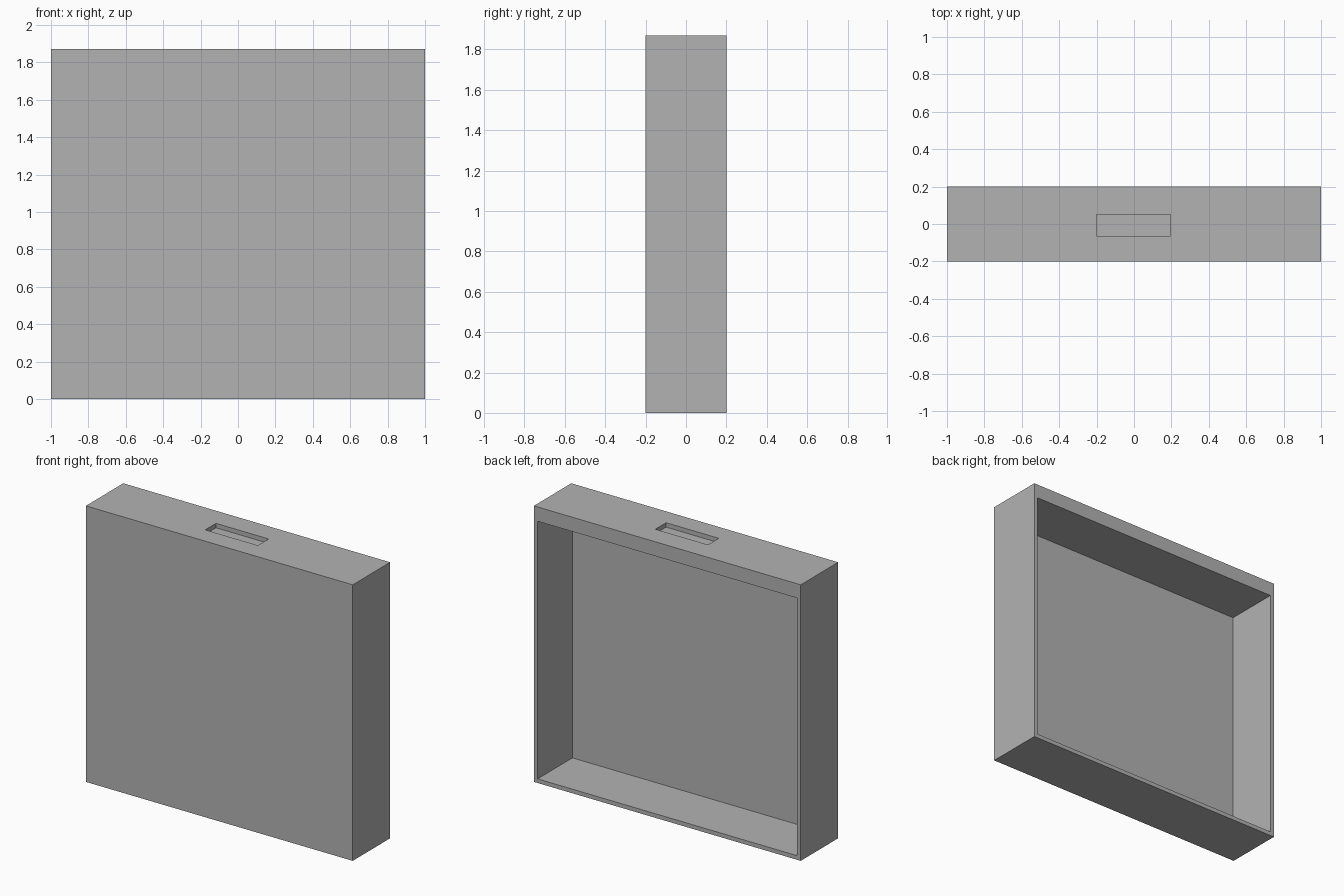
import bpy
import bmesh
from mathutils import Vector

cube = bpy.data.objects.get("Cube")
if cube:
    bpy.data.objects.remove(cube, do_unlink=True)

W, D, H = 2.0, 0.4, 1.87      # outer size
WALL, TOP = 0.028, 0.097      # panel and top rail thickness

grey = bpy.data.materials.new("plain_grey")
grey.use_nodes = True
colour = (0.45, 0.45, 0.45, 1)
grey.diffuse_color = colour
grey.node_tree.nodes["Principled BSDF"].inputs["Base Color"].default_value = colour


def box(name, low, high):
    """Axis-aligned box between two corners."""
    low, high = Vector(low), Vector(high)
    bm = bmesh.new()
    bmesh.ops.create_cube(bm, size=1)
    bmesh.ops.scale(bm, vec=high - low, verts=bm.verts)
    bmesh.ops.translate(bm, vec=(low + high) / 2, verts=bm.verts)
    mesh = bpy.data.meshes.new(name)
    bm.to_mesh(mesh)
    bm.free()
    mesh.materials.append(grey)
    obj = bpy.data.objects.new(name, mesh)
    bpy.context.collection.objects.link(obj)
    return obj


def cut(target, cutter):
    """Subtract a hidden cutter from the target."""
    cutter.hide_render = True
    cutter.hide_set(True)
    cutter.display_type = 'WIRE'
    mod = target.modifiers.new(cutter.name, 'BOOLEAN')
    mod.operation = 'DIFFERENCE'
    mod.solver = 'EXACT'
    mod.object = cutter


# Solid case body
case = box("case", (-W / 2, -D / 2, 0), (W / 2, D / 2, H))

# Open cavity at the back
cut(case, box("cavity_cutter", (-W / 2 + WALL, -D / 2 + WALL, WALL),
              (W / 2 - WALL, D / 2 + 0.1, H - TOP)))

# Shallow slot in the top rail
cut(case, box("slot_cutter", (-0.2, -0.065, H - 0.03), (0.195, 0.05, H + 0.1)))
